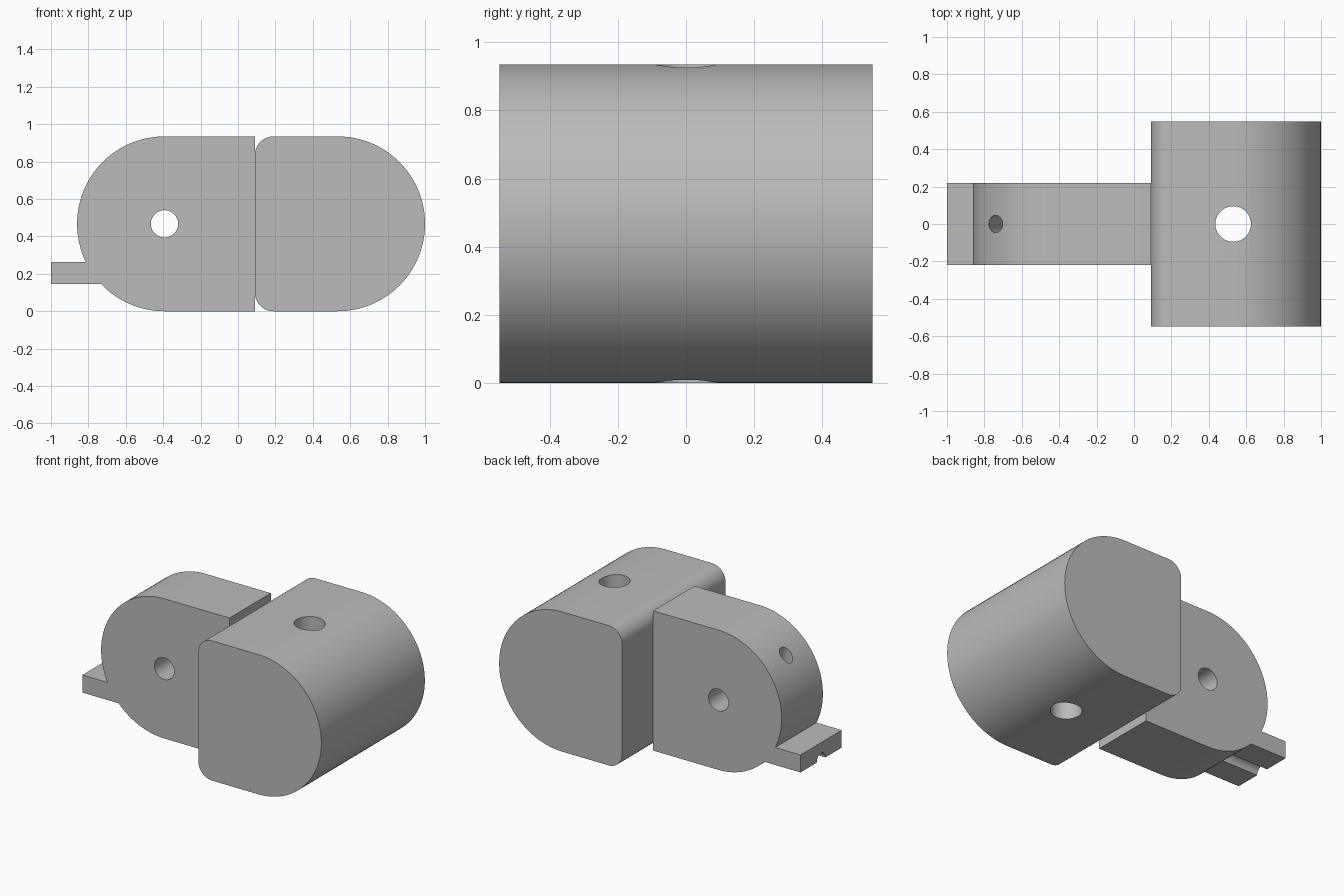
import bpy, bmesh, math
from mathutils import Vector

if "Cube" in bpy.data.objects:
    bpy.data.objects.remove(bpy.data.objects["Cube"], do_unlink=True)

HEIGHT = 0.935
MID = HEIGHT / 2

grey = bpy.data.materials.new("plain grey")
grey.use_nodes = True
colour = (0.5, 0.5, 0.5, 1)
grey.diffuse_color = colour
grey.node_tree.nodes["Principled BSDF"].inputs["Base Color"].default_value = colour


def arc(cx, cz, r, start, end, steps):
    """Points of an arc in the side profile, angles in degrees."""
    angles = [math.radians(start + (end - start) * i / steps) for i in range(steps + 1)]
    return [(cx + r * math.cos(a), cz + r * math.sin(a)) for a in angles]


def add_object(name, bm):
    bmesh.ops.recalc_face_normals(bm, faces=bm.faces[:])
    mesh = bpy.data.meshes.new(name)
    bm.to_mesh(mesh)
    bm.free()
    mesh.materials.append(grey)
    obj = bpy.data.objects.new(name, mesh)
    bpy.context.collection.objects.link(obj)
    return obj


def extrude_profile(name, points, half_width):
    """Extrude an x-z outline symmetrically along y."""
    bm = bmesh.new()
    face = bm.faces.new([bm.verts.new((x, -half_width, z)) for x, z in points])
    new = bmesh.ops.extrude_face_region(bm, geom=[face])["geom"]
    bmesh.ops.translate(bm, vec=(0, 2 * half_width, 0),
                        verts=[v for v in new if isinstance(v, bmesh.types.BMVert)])
    return add_object(name, bm)


def tube(name, path, radius, sides=32):
    """Solid round rod swept along a path in the x-z plane or along y."""
    bm = bmesh.new()
    path = [Vector(p) for p in path]
    rings = []
    for i, p in enumerate(path):
        d = (path[min(i + 1, len(path) - 1)] - path[max(i - 1, 0)]).normalized()
        u = Vector((1, 0, 0)) if abs(d.y) > 0.9 else Vector((0, 1, 0))
        w = d.cross(u)
        turn = [math.tau * k / sides for k in range(sides)]
        rings.append([bm.verts.new(p + radius * (u * math.cos(t) + w * math.sin(t))) for t in turn])
    for a, b in zip(rings, rings[1:]):
        for k in range(sides):
            j = (k + 1) % sides
            bm.faces.new((a[k], a[j], b[j], b[k]))
    bm.faces.new(rings[0])
    bm.faces.new(rings[-1])
    return add_object(name, bm)


def boolean(obj, tool, operation):
    mod = obj.modifiers.new(operation.lower(), "BOOLEAN")
    mod.operation = operation
    mod.solver = "EXACT"
    mod.object = tool
    bpy.context.view_layer.objects.active = obj
    bpy.ops.object.modifier_apply(modifier=mod.name)
    bpy.data.objects.remove(tool, do_unlink=True)


def finish(obj):
    bpy.ops.object.select_all(action="DESELECT")
    obj.select_set(True)
    bpy.context.view_layer.objects.active = obj
    bpy.ops.object.shade_smooth_by_angle(angle=math.radians(25))


# Wide block: round on the right, small fillets beside the knuckle
FILLET = 0.1
outline = (arc(1 - MID, MID, MID, -90, 90, 48)
           + arc(0.09 + FILLET, HEIGHT - FILLET, FILLET, 90, 180, 12)
           + arc(0.09 + FILLET, FILLET, FILLET, 180, 270, 12))
block = extrude_profile("wide_block", outline, 0.547)
boolean(block, tube("block_hole", [(0.53, 0, -0.2), (0.53, 0, 1.2)], 0.095, 48), "DIFFERENCE")
finish(block)

# Narrow knuckle: round on the left, with the flat tab joined on
knuckle = extrude_profile("knuckle",
                          arc(-0.393, MID, MID, 90, 270, 48) + [(0.09, 0), (0.09, HEIGHT)], 0.218)
tab = extrude_profile("tab", [(-1, 0.145), (-0.6, 0.145), (-0.6, 0.262), (-1, 0.262)], 0.218)
boolean(knuckle, tab, "UNION")

# Pin hole through the knuckle
boolean(knuckle, tube("pin_hole", [(-0.393, -0.5, MID), (-0.393, 0.5, MID)], 0.073, 40), "DIFFERENCE")

# Cord channel: groove under the tab, bending up to the hole in the round face
low, bend, high = Vector((-0.8, 0, 0.145)), Vector((-0.56, 0, 0.145)), Vector((-0.69, 0, 0.58))
curve = [low.lerp(bend, i / 16).lerp(bend.lerp(high, i / 16), i / 16) for i in range(17)]
boolean(knuckle, tube("cord_channel", [(-1.1, 0, 0.145)] + curve + [(-0.776, 0, 0.92)], 0.046), "DIFFERENCE")
finish(knuckle)
